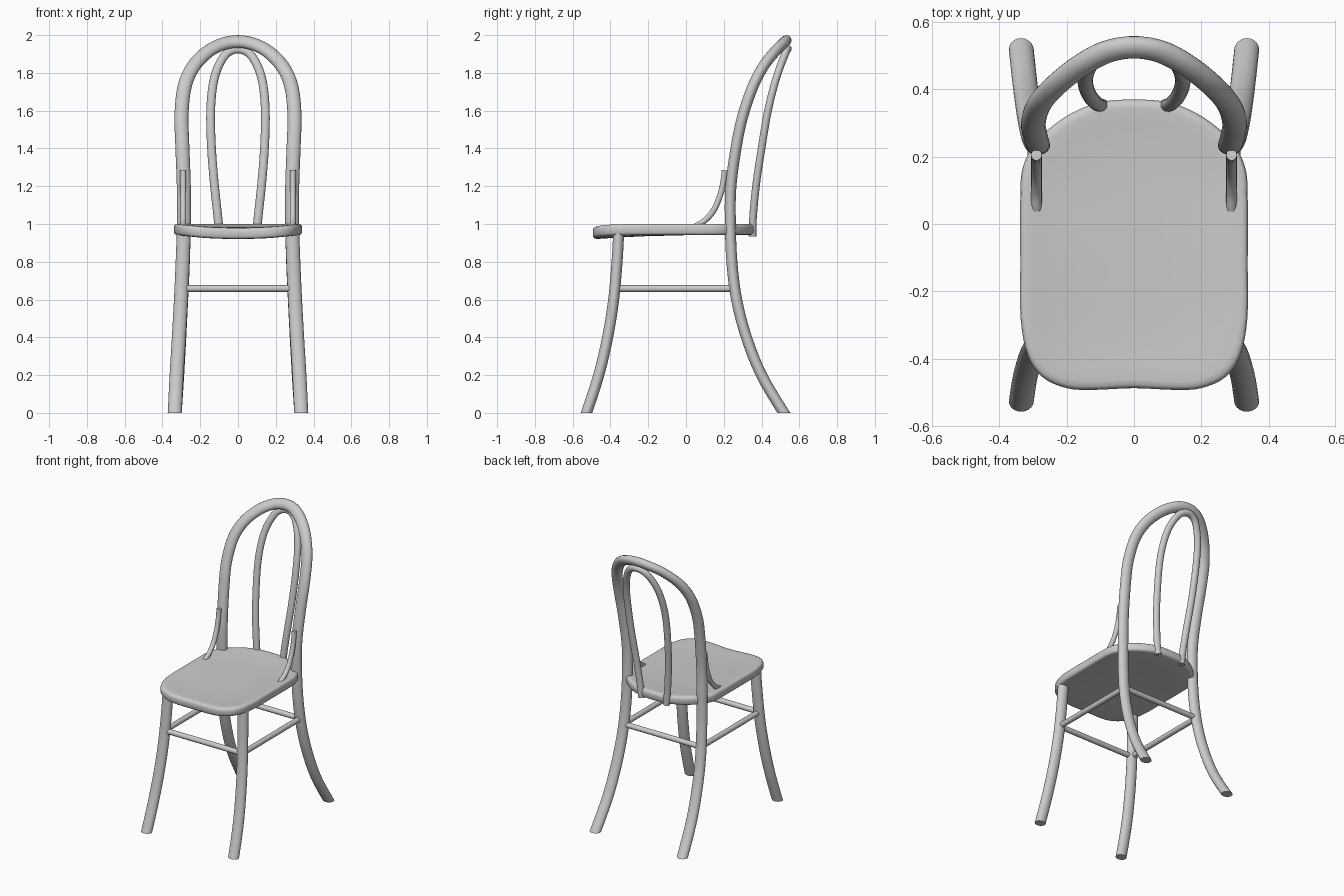
import bpy, bmesh, math
from mathutils import Vector

cube = bpy.data.objects.get("Cube")
if cube:
    bpy.data.objects.remove(cube)

grey = bpy.data.materials.new("plain grey")
grey.use_nodes = True
grey.diffuse_color = (0.6, 0.6, 0.6, 1)
grey.node_tree.nodes["Principled BSDF"].inputs["Base Color"].default_value = grey.diffuse_color


def finish(name, bm, angle=40):
    bmesh.ops.recalc_face_normals(bm, faces=bm.faces)
    mesh = bpy.data.meshes.new(name)
    bm.to_mesh(mesh)
    bm.free()
    mesh.materials.append(grey)
    ob = bpy.data.objects.new(name, mesh)
    bpy.context.collection.objects.link(ob)
    bpy.ops.object.select_all(action='DESELECT')
    ob.select_set(True)
    bpy.context.view_layer.objects.active = ob
    bpy.ops.object.shade_smooth_by_angle(angle=math.radians(angle))
    return ob


def spline(points, steps=8, closed=False):
    """Smooth path through the points."""
    p = [Vector(q) for q in points]
    n = len(p)
    if closed:
        get = lambda i: p[i % n]
    else:
        ext = [2 * p[0] - p[1]] + p + [2 * p[-1] - p[-2]]
        get = lambda i: ext[i + 1]
    out = []
    for i in range(n if closed else n - 1):
        a, b, c, d = (get(i + k) for k in (-1, 0, 1, 2))
        for s in range(steps):
            t = s / steps
            out.append(0.5 * (2 * b + (c - a) * t + (2 * a - 5 * b + 4 * c - d) * t * t
                              + (3 * b - a - 3 * c + d) * t ** 3))
    if not closed:
        out.append(p[-1])
    return out


def tube(name, path, wide, deep, sides=20):
    """Sweep an ellipse along a path, cut flat at the floor."""
    bm = bmesh.new()
    rings, fore = [], Vector((0, -1, 0))
    for i, c in enumerate(path):
        t = (path[min(i + 1, len(path) - 1)] - path[max(i - 1, 0)]).normalized()
        f = Vector((1, 0, 0)).cross(t)
        if f.length > 0.002:
            fore = f.normalized() * (-1 if f.y > 0 else 1)
        side = t.cross(fore).normalized()
        ring = []
        for k in range(sides):
            a = 2 * math.pi * k / sides
            ring.append(bm.verts.new(c + side * wide * math.cos(a) + fore * deep * math.sin(a)))
        rings.append(ring)
    for r, s in zip(rings, rings[1:]):
        for k in range(sides):
            j = (k + 1) % sides
            bm.faces.new((r[k], r[j], s[j], s[k]))
    bm.faces.new(rings[0])
    bm.faces.new(rings[-1])
    cut = bmesh.ops.bisect_plane(bm, geom=bm.verts[:] + bm.edges[:] + bm.faces[:],
                                 plane_co=(0, 0, 0), plane_no=(0, 0, -1), clear_outer=True)
    edges = [e for e in cut["geom_cut"] if isinstance(e, bmesh.types.BMEdge)]
    if edges:
        bmesh.ops.holes_fill(bm, edges=edges)
    return finish(name, bm)


def flip(points):
    return [(-x, y, z) for x, y, z in points]


def arch(half, apex):
    return half + [apex] + flip(half[::-1])


# Back hoop running down into the rear legs
hoop = [(.338, .555, -.05), (.335, .518, 0), (.322, .40, .2), (.311, .32, .4), (.301, .268, .6),
        (.292, .243, .8), (.287, .235, 1), (.287, .238, 1.2), (.295, .268, 1.42), (.299, .303, 1.58),
        (.282, .355, 1.73), (.235, .41, 1.835), (.16, .47, 1.912), (.08, .512, 1.953)]
tube("back_hoop_and_rear_legs", spline(arch(hoop, (0, .525, 1.966))), .037, .029)

# Inner hoop
inner = [(.096, .352, .935), (.108, .356, 1.05), (.126, .373, 1.22), (.14, .4, 1.4), (.145, .43, 1.58),
         (.135, .463, 1.72), (.11, .494, 1.82), (.063, .525, 1.9)]
tube("inner_hoop", spline(arch(inner, (0, .538, 1.925))), .023, .02)

# Front legs and curved braces on both sides
leg = [(.338, -.55, -.05), (.335, -.527, 0), (.325, -.462, .2), (.313, -.415, .4),
       (.302, -.383, .6), (.293, -.365, .8), (.287, -.356, .96)]
brace = [(.29, .045, .985), (.29, .095, 1.015), (.29, .145, 1.07), (.29, .18, 1.15),
         (.29, .197, 1.22), (.29, .205, 1.285)]
for label, mirror in (("left", list), ("right", flip)):
    tube(label + "_front_leg", spline(mirror(leg)), .037, .029)
    tube(label + "_brace", spline(mirror(brace)), .016, .016, 14)

# Stretchers between the legs
fl, rl, h = (.299, -.378), (.298, .26), .658
for name, a, b in (("front_stretcher", fl, (-fl[0], fl[1])), ("rear_stretcher", rl, (-rl[0], rl[1])),
                   ("left_stretcher", fl, rl), ("right_stretcher", (-fl[0], fl[1]), (-rl[0], rl[1]))):
    tube(name, [Vector((*a, h)), Vector((*b, h))], .018, .018, 16)

# Dished seat: rings of one outline, lower in the middle of the front edge
edge = [(.12, -.493, 0), (.2, -.488, 0), (.272, -.455, 0), (.316, -.39, 0), (.337, -.28, 0),
        (.338, -.12, 0), (.338, .08, 0), (.33, .17, 0), (.29, .245, 0), (.21, .315, 0), (.11, .36, 0)]
outline = spline([(0, -.488, 0)] + edge + [(0, .37, 0)] + flip(edge[::-1]), 4, True)
profile = [(.4, .942), (.7, .942), (.955, .942), (.985, .945), (1, .955), (1, .982), (.993, .994),
           (.975, 1), (.94, 1.001), (.85, .997), (.7, .991), (.5, .987), (.25, .985)]
mid = Vector((0, -.06, 0))
bm = bmesh.new()
rings = []
for s, z in profile:
    ring = []
    for q in outline:
        v = mid + (q - mid) * s
        front = min(1, max(0, (.1 - v.y) / .58))
        v.z = z - .022 * front * front * max(0, 1 - (v.x / .34) ** 2)
        ring.append(bm.verts.new(v))
    rings.append(ring)
for r, s in zip(rings, rings[1:]):
    for k in range(len(r)):
        j = (k + 1) % len(r)
        bm.faces.new((r[k], r[j], s[j], s[k]))
bm.faces.new(rings[0])
bm.faces.new(rings[-1])
finish("seat", bm, 50)
